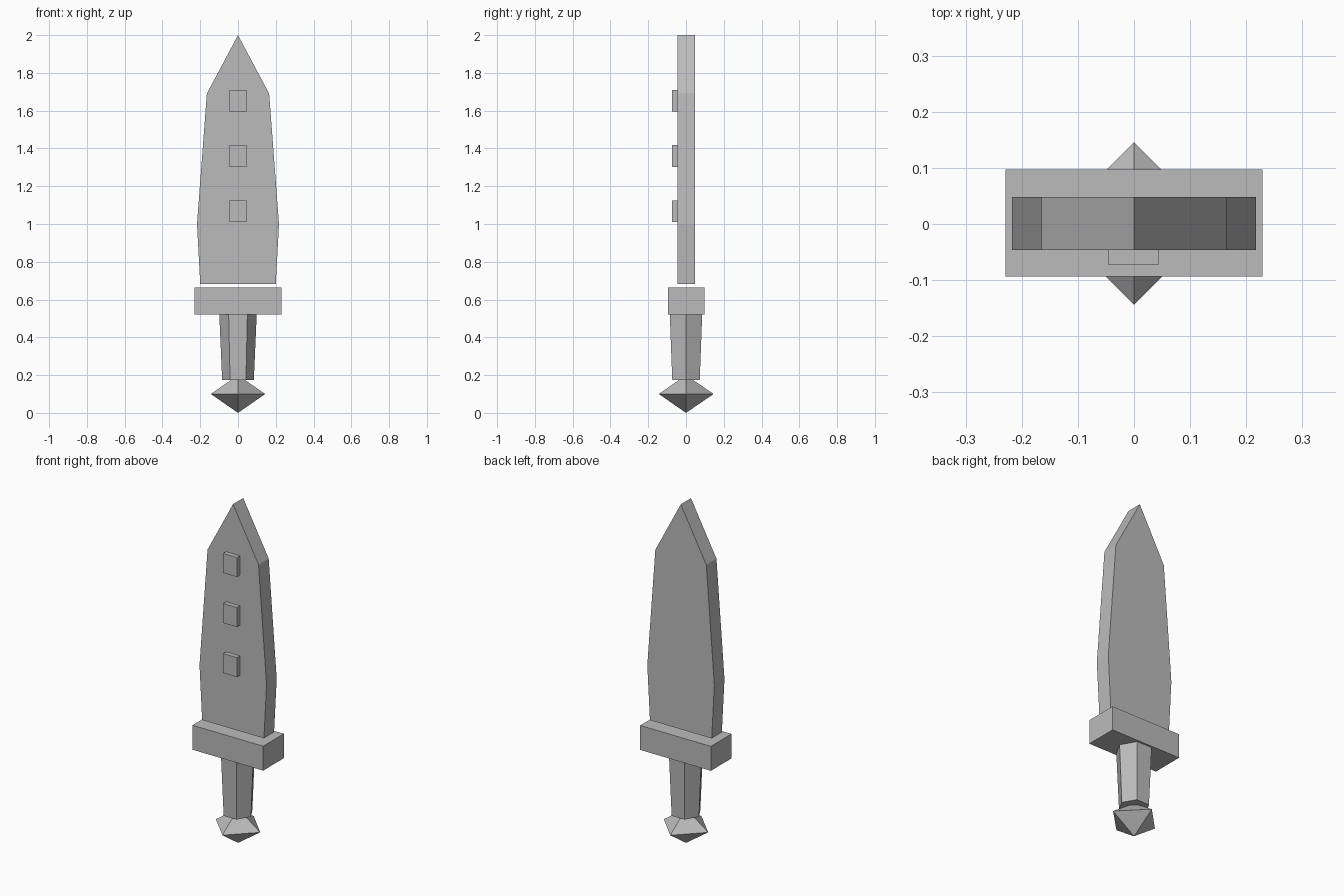
import bpy, bmesh
from mathutils import Matrix

cube = bpy.data.objects.get("Cube")
if cube:
    bpy.data.objects.remove(cube, do_unlink=True)

# Single plain grey for every part
grey = bpy.data.materials.new("plain_grey")
grey.use_nodes = True
colour = (0.5, 0.5, 0.5, 1)
grey.diffuse_color = colour
grey.node_tree.nodes["Principled BSDF"].inputs["Base Color"].default_value = colour


def finish(name, bm):
    bmesh.ops.recalc_face_normals(bm, faces=bm.faces)
    mesh = bpy.data.meshes.new(name)
    bm.to_mesh(mesh)
    bm.free()
    mesh.materials.append(grey)
    obj = bpy.data.objects.new(name, mesh)
    bpy.context.collection.objects.link(obj)
    return obj


def box(name, low, high):
    bm = bmesh.new()
    size = [b - a for a, b in zip(low, high)]
    centre = [(a + b) / 2 for a, b in zip(low, high)]
    bmesh.ops.create_cube(bm, size=1, matrix=Matrix.Translation(centre) @ Matrix.Diagonal((*size, 1)))
    return finish(name, bm)


def cone(name, sides, r_low, r_high, z_low, z_high):
    bm = bmesh.new()
    bmesh.ops.create_cone(bm, cap_ends=True, segments=sides, radius1=r_low, radius2=r_high,
                          depth=z_high - z_low,
                          matrix=Matrix.Translation((0, 0, (z_low + z_high) / 2)))
    # Turn so that a corner points along +x
    first = max(bm.verts, key=lambda v: v.co.xy.length).co
    turn = Matrix.Rotation(-first.xy.angle_signed((1, 0)) * -1, 3, "Z")
    bmesh.ops.rotate(bm, verts=bm.verts, matrix=turn)
    return finish(name, bm)


# Blade: mirrored outline extruded through its thickness
half = [(0.2, 0.683), (0.217, 1.0), (0.165, 1.69)]
outline = half + [(0, 2.0)] + [(-x, z) for x, z in reversed(half)]
bm = bmesh.new()
face = bm.faces.new([bm.verts.new((x, -0.046, z)) for x, z in outline])
ext = bmesh.ops.extrude_face_region(bm, geom=[face], use_keep_orig=True)
moved = [v for v in ext["geom"] if isinstance(v, bmesh.types.BMVert)]
bmesh.ops.translate(bm, verts=moved, vec=(0, 0.094, 0))
finish("blade", bm)

# Raised studs on the front of the blade
for i, z in enumerate((1.01, 1.303, 1.596)):
    box(f"blade_stud_{i + 1}", (-0.045, -0.073, z), (0.044, -0.04, z + 0.114))

# Cross guard
box("guard", (-0.229, -0.094, 0.52), (0.229, 0.097, 0.663))

# Tapered six-sided grip
cone("grip", 6, 0.084, 0.099, 0.175, 0.52)

# Diamond pommel from two four-sided pyramids joined at the rim
bm = bmesh.new()
rim = [bm.verts.new(p) for p in ((0.144, 0, 0.1), (0, 0.146, 0.1), (-0.144, 0, 0.1), (0, -0.144, 0.1))]
for tip_z in (0.0, 0.2):
    tip = bm.verts.new((0, 0, tip_z))
    for a, b in zip(rim, rim[1:] + rim[:1]):
        bm.faces.new((a, b, tip))
finish("pommel", bm)
